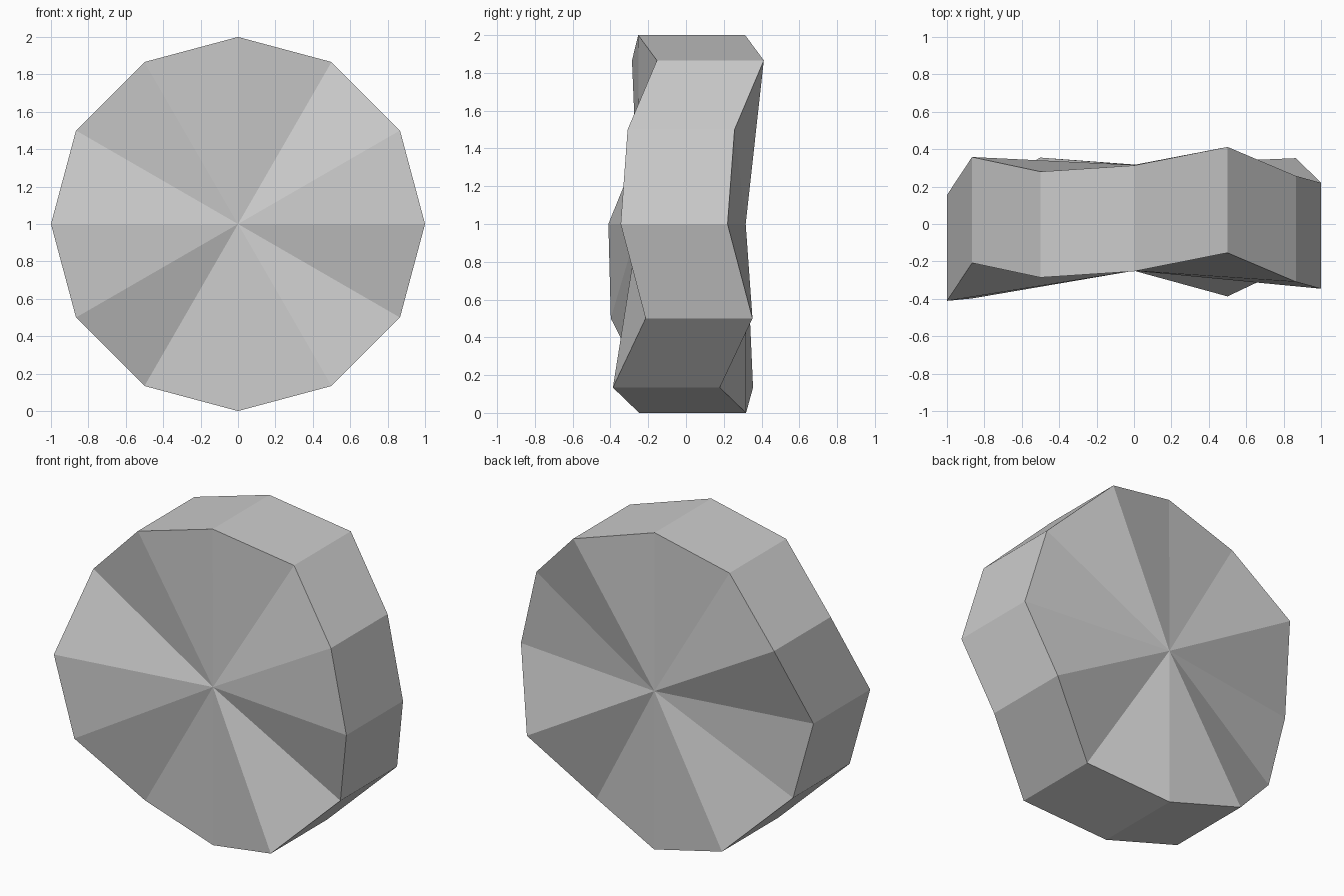
import bpy, bmesh, math

cube = bpy.data.objects.get("Cube")
if cube:
    bpy.data.objects.remove(cube, do_unlink=True)

SIDES = 12
HALF = 0.283  # half thickness of the disc
HUB = 0.033   # depth offset of the hub
# Depth offset of each rim corner, counter-clockwise from the left side
WARP = [-0.063, -0.026, 0.129, 0.03, -0.003, 0.075,
        -0.128, -0.115, 0.072, 0.035, -0.104, 0.069]

# Single grey material
grey = bpy.data.materials.new("plain grey")
grey.use_nodes = True
colour = (0.6, 0.6, 0.6, 1)
grey.diffuse_color = colour
grey.node_tree.nodes["Principled BSDF"].inputs["Base Color"].default_value = colour

bm = bmesh.new()


def ring(side):
    """Rim corners and hub for one face of the disc."""
    rim = []
    for i, warp in enumerate(WARP):
        a = math.tau * i / SIDES
        rim.append(bm.verts.new((math.cos(a), warp + side * HALF, 1 + math.sin(a))))
    return rim, bm.verts.new((0, HUB + side * HALF, 1))


front, front_hub = ring(-1)
back, back_hub = ring(1)

# Triangle fans front and back, quads around the rim
for i in range(SIDES):
    j = (i + 1) % SIDES
    bm.faces.new((front_hub, front[i], front[j]))
    bm.faces.new((back_hub, back[j], back[i]))
    bm.faces.new((front[i], back[i], back[j], front[j]))
bmesh.ops.recalc_face_normals(bm, faces=bm.faces)

mesh = bpy.data.meshes.new("warped_disc")
bm.to_mesh(mesh)
bm.free()
mesh.materials.append(grey)
disc = bpy.data.objects.new("warped_disc", mesh)
bpy.context.collection.objects.link(disc)
